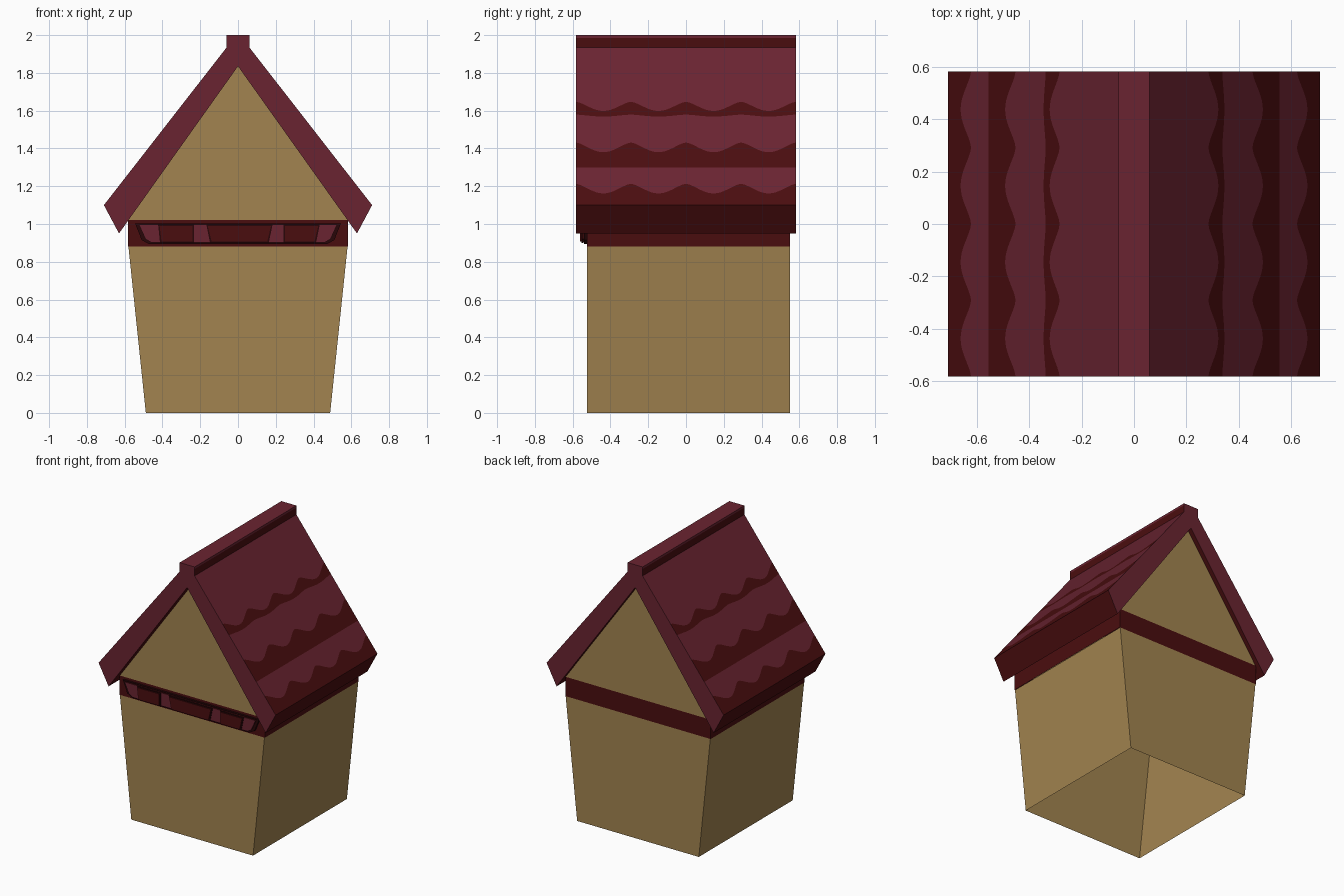
import bpy, bmesh, math

cube = bpy.data.objects.get("Cube")
if cube:
    bpy.data.objects.remove(cube, do_unlink=True)


def material(name, rgb):
    """Flat material from 0-255 sRGB values."""
    lin = [((c / 255 + 0.055) / 1.055) ** 2.4 for c in rgb]
    m = bpy.data.materials.new(name)
    m.use_nodes = True
    m.diffuse_color = (*lin, 1)
    m.node_tree.nodes["Principled BSDF"].inputs["Base Color"].default_value = (*lin, 1)
    return m


TAN = material("tan wall", (162, 132, 80))
MAROON = material("maroon shingle", (106, 36, 49))
RED = material("dark red", (74, 13, 15))
SHADE = material("deep red edge", (40, 6, 8))


def finish(name, bm, mats):
    bmesh.ops.recalc_face_normals(bm, faces=bm.faces)
    me = bpy.data.meshes.new(name)
    bm.to_mesh(me)
    bm.free()
    for m in mats:
        me.materials.append(m)
    ob = bpy.data.objects.new(name, me)
    bpy.context.collection.objects.link(ob)
    return ob


def prism(name, profile, y0, y1, mats, rule=None, skip=None):
    """Extrude an xz outline along y; rule picks a face's material, skip removes faces."""
    bm = bmesh.new()
    front = bm.faces.new([bm.verts.new((x, y0, z)) for x, z in profile])
    ext = bmesh.ops.extrude_face_region(bm, geom=[front], use_keep_orig=True)
    for v in ext["geom"]:
        if isinstance(v, bmesh.types.BMVert):
            v.co.y = y1
    bmesh.ops.recalc_face_normals(bm, faces=bm.faces)
    for f in bm.faces:
        f.normal_update()
        f.material_index = rule(f) if rule else 0
    if skip:
        bmesh.ops.delete(bm, geom=[f for f in bm.faces if skip(f)], context='FACES')
    return finish(name, bm, mats)


def mirrored(half):
    return half + [(-x, z) for x, z in reversed(half) if x]


FRONT, BACK, HALF = -0.525, 0.55, 0.583
flat = lambda f: abs(f.normal.z) > 0.99

# Tapered walls, open underneath
prism("walls", mirrored([(0.488, 0), (0.58, 0.88)]), FRONT, BACK, [TAN], skip=flat)
prism("band", mirrored([(0.583, 0.88), (0.583, 1.02)]), FRONT, BACK, [RED], skip=flat)
prism("gable", [(0.585, 1.02), (0, 1.835), (-0.585, 1.02)], FRONT, BACK, [TAN],
      skip=lambda f: abs(f.normal.y) < 0.9)

# Roof slab: shingled slopes are added separately
TOP, EAVE = (0.06, 1.935), (0.71, 1.10)
prism("roof_slab", [(0, 1.835), (0.63, 0.95), EAVE, TOP,
                    (-TOP[0], TOP[1]), (-EAVE[0], EAVE[1]), (-0.63, 0.95)],
      -HALF, HALF, [MAROON, RED], rule=lambda f: 0 if abs(f.normal.y) > 0.9 else 1,
      skip=lambda f: f.normal.z > 0.2)

# Ridge cap with dark lower sides
prism("ridge_cap", mirrored([(0.06, 1.935), (0.06, 1.985), (0.06, 2.0)]),
      -HALF, HALF, [MAROON, RED],
      rule=lambda f: int(abs(f.normal.x) > 0.9 and f.calc_center_median().z < 1.98))

# Scalloped shingle courses: (x of the row edge, wave depth)
ROWS = [(0.06, 0), (0.284, 0.038), (0.337, 0.008), (0.452, 0.04), (0.555, 0),
        (0.622, 0.04), (0.71, 0)]
STEPS = 64
slope = (EAVE[1] - TOP[1]) / (EAVE[0] - TOP[0])
for side, label in ((1, "left"), (-1, "right")):
    bm = bmesh.new()
    grid = []
    for x, depth in ROWS:
        line = []
        for i in range(STEPS + 1):
            y = -HALF + 2 * HALF * i / STEPS
            wave = abs(math.sin(math.pi * y / 0.2915)) ** 1.5
            px = x + depth * wave
            line.append(bm.verts.new((side * px, y, TOP[1] + slope * (px - TOP[0]))))
        grid.append(line)
    for r in range(len(ROWS) - 1):
        for i in range(STEPS):
            f = bm.faces.new((grid[r][i], grid[r][i + 1], grid[r + 1][i + 1], grid[r + 1][i]))
            f.material_index = r % 2
    ob = finish(label + "_roof_slope", bm, [MAROON, RED])
    # Keep the open sheet facing outwards
    if ob.data.polygons[0].normal.z < 0:
        ob.data.flip_normals()

# Front ornament: flared bar with three dark panels
side_dark = lambda f: 0 if abs(f.normal.y) > 0.9 else 1
prism("ornament_edge", mirrored([(0.47, 0.893), (0.51, 0.915), (0.545, 1.003)]),
      -0.54, FRONT, [SHADE])
prism("ornament_bar", mirrored([(0.46, 0.903), (0.49, 0.92), (0.525, 0.998)]),
      -0.55, FRONT, [MAROON, RED], rule=side_dark)


def panel(name, bl, br, tr, tl):
    for grow, y, mat, part in ((0.008, -0.554, SHADE, "_frame"), (0, -0.56, RED, "")):
        lo, hi = 0.908 - grow, 0.99 + grow
        prism(name + part, [(bl - grow, lo), (br + grow, lo), (tr + grow, hi), (tl - grow, hi)],
              y, -0.545, [mat])


panel("center_panel", -0.14, 0.155, 0.175, -0.16)
panel("right_panel", -0.405, -0.24, -0.24, -0.415)
panel("left_panel", 0.25, 0.405, 0.425, 0.25)
